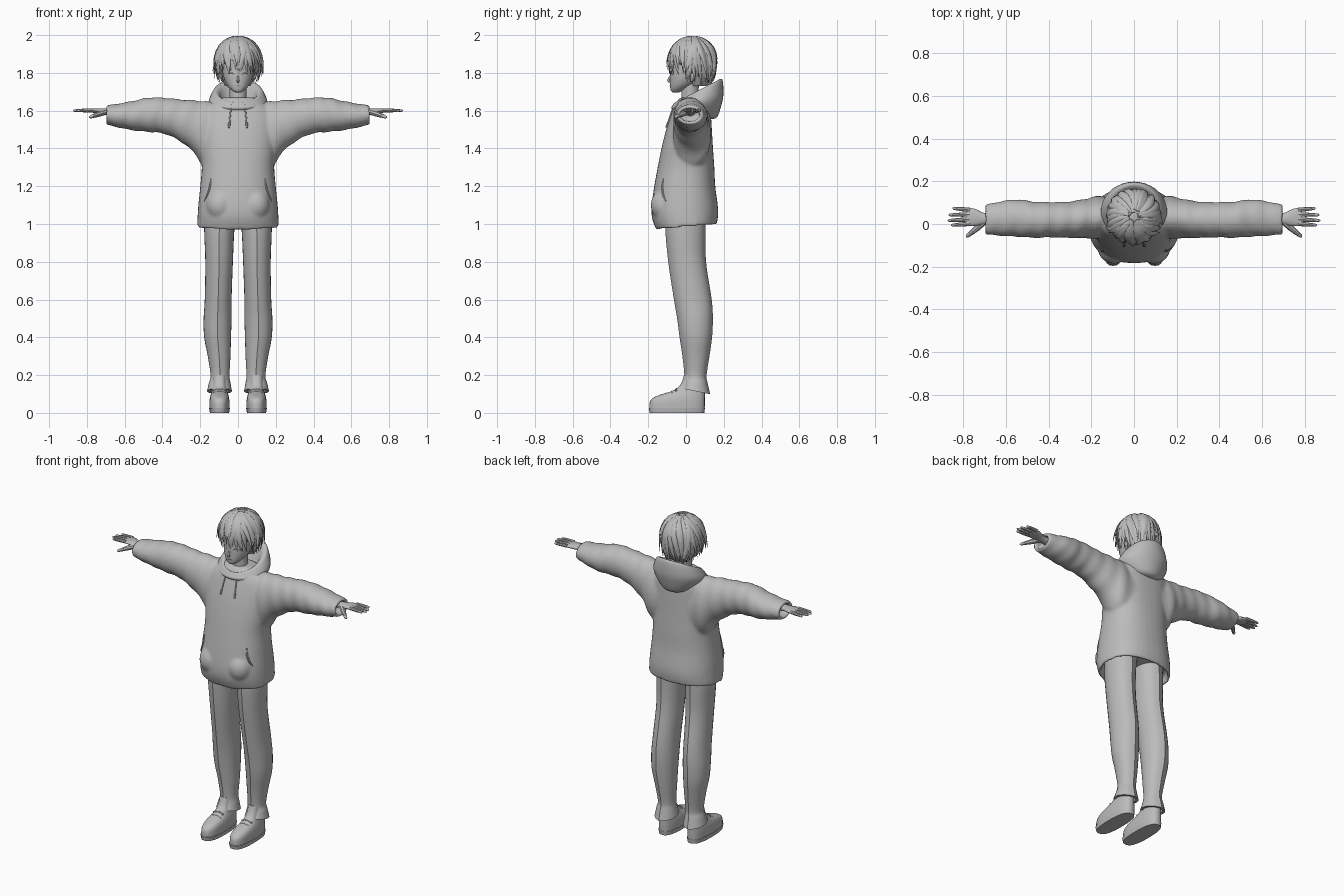
import bpy, bmesh, random
from math import sin, cos, pi, radians, copysign
from mathutils import Vector
from mathutils.bvhtree import BVHTree

random.seed(4)
cube = bpy.data.objects.get("Cube")
if cube:
    bpy.data.objects.remove(cube, do_unlink=True)

grey = bpy.data.materials.new("plain grey")
grey.use_nodes = True
grey.diffuse_color = (0.5, 0.5, 0.5, 1)
grey.node_tree.nodes["Principled BSDF"].inputs["Base Color"].default_value = (0.5, 0.5, 0.5, 1)


def skin(bm, loops):
    """Bridge a list of point loops and cap both ends."""
    rows = [[bm.verts.new(p) for p in loop] for loop in loops]
    n = len(rows[0])
    for a, b in zip(rows, rows[1:]):
        for i in range(n):
            j = (i + 1) % n
            bm.faces.new((a[i], a[j], b[j], b[i]))
    bm.faces.new(rows[0])
    bm.faces.new(rows[-1])


def dense(rings, k):
    """Catmull-Rom resampling of the cross sections."""
    r = [tuple(q) + (0,) * (6 - len(q)) for q in rings]
    out = []
    for i in range(len(r) - 1):
        p, q, s, t = r[max(i - 1, 0)], r[i], r[i + 1], r[min(i + 2, len(r) - 1)]
        for j in range(k):
            u = j / k
            out.append(tuple(
                b + u * (c - a + u * (2*a - 5*b + 4*c - d + u * (3*(b - c) + d - a))) / 2
                for a, b, c, d in zip(p, q, s, t)))
    return out + [r[-1]]


def loft(bm, rings, axis="z", s=1, n=28, k=4, p=2, wave=0, crease=0, hollow=0):
    """Ring: station, centre and radius across, low and high in depth, tilt."""
    rings = dense(rings, k)
    if hollow:
        t, c, r, lo, hi, tilt = rings[-1]
        w = 0.016
        for d in (0, hollow):
            rings.append((t + d, c, r - w, lo + w, hi - w, tilt))
    loops = []
    for t, c, r, lo, hi, tilt in rings:
        loop = []
        for i in range(n):
            ang = 2 * pi * i / n
            ca, sa = cos(ang), sin(ang)
            f = 1 + wave * sin(t * 75 + 2 * sa + ca)
            a = c + r * f * copysign(abs(ca) ** (2 / p), ca)
            db = (hi - lo) / 2 * f * copysign(abs(sa) ** (2 / p), sa)
            if abs(ca) < 0.01:
                db += copysign(crease, sa)
            b = (lo + hi) / 2 + db
            h = t + tilt * db
            loop.append((s * a, b, h) if axis == "z" else (s * h, a, b))
        loops.append(loop)
    skin(bm, loops)


def tube(bm, pts, radii, out=(0, 0, 1), flat=1, n=8):
    """Tapered tube through points, flattened along the out direction."""
    pts = [Vector(p) for p in pts]
    out = Vector(out)
    loops = []
    for i, p in enumerate(pts):
        t = (pts[min(i + 1, len(pts) - 1)] - pts[max(i - 1, 0)]).normalized()
        side = t.cross(out).normalized()
        up = side.cross(t)
        loops.append([p + radii[i] * (side * cos(2*pi*j/n) + up * flat * sin(2*pi*j/n))
                      for j in range(n)])
    skin(bm, loops)


def finish(name, bm, angle=40):
    bmesh.ops.recalc_face_normals(bm, faces=bm.faces)
    me = bpy.data.meshes.new(name)
    bm.to_mesh(me)
    bm.free()
    me.materials.append(grey)
    ob = bpy.data.objects.new(name, me)
    bpy.context.collection.objects.link(ob)
    bpy.ops.object.select_all(action="DESELECT")
    ob.select_set(True)
    bpy.context.view_layer.objects.active = ob
    bpy.ops.object.shade_smooth_by_angle(angle=radians(angle))
    return ob


def surface(ob):
    """Return a function finding the front of an object at x, z."""
    tree = BVHTree.FromObject(ob, bpy.context.evaluated_depsgraph_get())
    def hit(x, z, gap=0.0):
        p = tree.ray_cast(Vector((x, -1, z)), Vector((0, 1, 0)))[0]
        return Vector((x, (p.y if p else -0.08) - gap, z))
    return hit


sides = (("left", 1), ("right", -1))

# Hoodie: body, sleeves and pouch fullness merged into one cloth surface
bm = bmesh.new()
loft(bm, [(1.67, 0, .09, -.03, .09), (1.64, 0, .14, -.055, .115), (1.59, 0, .19, -.075, .13),
          (1.5, 0, .2, -.105, .137), (1.4, 0, .198, -.13, .143), (1.3, 0, .192, -.15, .15),
          (1.2, 0, .2, -.168, .155), (1.1, 0, .21, -.182, .168), (1.04, 0, .214, -.18, .17, .04),
          (.985, 0, .216, -.158, .163, .09)], p=2.3, n=40, hollow=.05)
for _, s in sides:
    loft(bm, [(.04, .03, .09, 1.3, 1.64), (.14, .03, .1, 1.27, 1.645), (.19, .03, .098, 1.31, 1.652),
              (.23, .025, .092, 1.375, 1.655), (.31, .02, .085, 1.44, 1.66),
              (.39, .02, .083, 1.477, 1.668), (.47, .02, .085, 1.487, 1.67),
              (.55, .028, .088, 1.495, 1.653), (.63, .025, .08, 1.51, 1.638),
              (.7, .02, .07, 1.527, 1.628)], axis="x", s=s, wave=.022, hollow=-.05, k=6)
    lump = bmesh.ops.create_uvsphere(bm, u_segments=20, v_segments=14, radius=1)["verts"]
    bmesh.ops.scale(bm, verts=lump, vec=(.075, .075, .085))
    bmesh.ops.translate(bm, verts=lump, vec=(s * .095, -.112, 1.1))
hoodie = finish("hoodie", bm)
mod = hoodie.modifiers.new("merge", "REMESH")
mod.mode, mod.voxel_size, mod.use_smooth_shade = "VOXEL", 0.009, True
mod = hoodie.modifiers.new("soften", "SMOOTH")
mod.factor, mod.iterations = 0.5, 5
on_hoodie = surface(hoodie)

# Hood folded down behind the neck
bm = bmesh.new()
loft(bm, [(1.56, 0, .05, .03, .135, -.1), (1.575, 0, .1, -.04, .165, -.08), (1.615, 0, .143, -.07, .187, .1),
          (1.65, 0, .155, -.078, .198, .25), (1.69, 0, .137, -.072, .195, .48),
          (1.705, 0, .12, -.06, .182, .52), (1.69, 0, .1, -.05, .155, .5),
          (1.64, 0, .085, -.045, .12, .3), (1.61, 0, .06, -.03, .09)], n=36)
finish("hood", bm, 60)

for side, s in sides:
    # Drawstring with a thicker tip
    bm = bmesh.new()
    pts = [on_hoodie(s * (.036 + .012 * f), 1.63 - .12 * f, .004) for f in (0, .25, .5, .75, .8, 1)]
    tube(bm, pts, [.004] * 4 + [.006] * 2, out=(0, -1, 0))
    finish(side + "_drawstring", bm)

    # Raised edge of the pouch pocket
    bm = bmesh.new()
    pts = [on_hoodie(s * (.145 + .035 * f * f), 1.24 - .12 * f, .001) for f in (0, .2, .4, .6, .8, 1)]
    tube(bm, pts, [.002, .005, .006, .006, .005, .002], out=(0, -1, 0))
    finish(side + "_pocket_edge", bm)

    # Trouser leg with pressed crease and flared cuff
    bm = bmesh.new()
    loft(bm, [(1.1, .09, .085, -.1, .1), (.97, .099, .08, -.105, .1), (.8, .1, .073, -.09, .102),
              (.6, .105, .071, -.06, .132), (.5, .108, .074, -.043, .138), (.4, .108, .071, -.03, .134),
              (.3, .1, .06, -.015, .12), (.2, .095, .05, -.005, .105), (.16, .097, .057, -.013, .11),
              (.115, .098, .066, -.03, .124, -.2)], s=s, crease=.004, hollow=.02)
    finish(side + "_trouser_leg", bm, 25)

    # Shoe with thick sole and lace bars
    bm = bmesh.new()
    loft(bm, [(0, .098, .051, -.192, .097), (.025, .098, .055, -.197, .1)], s=s, p=2.6, k=2)
    loft(bm, [(.02, .098, .053, -.194, .099), (.055, .098, .053, -.192, .1), (.077, .098, .051, -.178, .1),
              (.095, .098, .047, -.14, .1), (.118, .098, .041, -.07, .098), (.15, .098, .037, -.03, .09),
              (.2, .098, .035, -.01, .08)], s=s, p=2.5)
    for y, z in ((-.1, .1), (-.075, .113), (-.052, .126)):
        tube(bm, [(s * (.098 + d), y, z - 9 * d * d) for d in (-.034, -.017, 0, .017, .034)],
             [.005] * 5, out=(0, -1, 0))
    finish(side + "_shoe", bm)

    # Hand: palm, four fingers and thumb
    bm = bmesh.new()
    loft(bm, [(.63, .022, .026, 1.57, 1.61), (.7, .024, .027, 1.578, 1.612), (.74, .03, .039, 1.585, 1.612),
              (.775, .033, .043, 1.59, 1.611), (.787, .033, .039, 1.594, 1.608)], axis="x", s=s, n=20)
    for y0, x1, y1 in ((.066, .852, .074), (.045, .87, .042), (.022, .874, .016), (.001, .858, -.006)):
        tip = Vector((x1, y1, 1.6))
        root = Vector((.77, y0, 1.602))
        tube(bm, [(s * p.x, p.y, p.z) for p in (root.lerp(tip, f) for f in (0, .35, .7, .93, 1))],
             [.0105, .01, .0085, .0065, .002])
    tube(bm, [(s * x, y, z) for x, y, z in ((.705, .008, 1.592), (.735, -.018, 1.583),
         (.763, -.042, 1.573), (.782, -.057, 1.566), (.787, -.062, 1.564))], [.015, .015, .011, .008, .002])
    finish(side + "_hand", bm)

# Head, neck and nose
bm = bmesh.new()
loft(bm, [(1.695, 0, .012, -.066, -.04), (1.704, 0, .028, -.079, -.02), (1.725, 0, .05, -.084, .02),
          (1.75, 0, .066, -.085, .06), (1.78, 0, .077, -.085, .09), (1.82, 0, .084, -.083, .12),
          (1.87, 0, .085, -.083, .13), (1.93, 0, .07, -.06, .11)], n=32, p=2.1)
loft(bm, [(1.58, 0, .055, -.03, .075), (1.65, 0, .045, -.025, .065), (1.76, 0, .046, -.025, .07)])
tube(bm, [(0, -.079, 1.79), (0, -.089, 1.77), (0, -.094, 1.759), (0, -.084, 1.75)],
     [.003, .006, .007, .004], out=(0, -1, 0))
on_face = surface(finish("head", bm, 70))

# Mouth, lashes and ears
bm = bmesh.new()
tube(bm, [on_face(x, 1.732) for x in (-.014, -.007, 0, .007, .014)], [.001, .002, .002, .002, .001], flat=.6)
finish("mouth", bm)
for side, s in sides:
    bm = bmesh.new()
    tube(bm, [on_face(s * x, z) for x, z in ((.018, 1.79), (.03, 1.799), (.045, 1.8), (.058, 1.79))],
         [.001, .003, .003, .001], flat=.7)
    finish(side + "_eyelash", bm)
    bm = bmesh.new()
    tube(bm, [(s * .08, .03, 1.755), (s * .088, .032, 1.77), (s * .092, .038, 1.79), (s * .09, .04, 1.805)],
         [.006, .013, .017, .006], out=(s, 0, 0), flat=.5)
    finish(side + "_ear", bm)

# Hair: cap that hugs the skull
bm = bmesh.new()
loft(bm, [(1.73, 0, .065, .03, .105), (1.78, 0, .095, .005, .14), (1.83, 0, .112, -.035, .155),
          (1.865, 0, .118, -.083, .158), (1.92, 0, .107, -.074, .147), (1.96, 0, .08, -.047, .117),
          (1.985, 0, .045, -.01, .08)], n=32)
finish("hair_cap", bm, 60)


def lock(bm, az, start, end, width, flick, lift):
    """One tapering lock that runs from the crown over the skull."""
    pts, m = [], 9
    for i in range(m):
        f = i / (m - 1)
        th = radians(start + (end - start) * f)
        r = sin(th) if th < pi / 2 else .35 + .65 * sin(th)
        r *= lift + flick * f ** 4
        a = az + .18 * sin(f * 3 + az * 5)
        height = .127 * lift if th < pi / 2 else .17
        pts.append((.12 * r * sin(a), .035 - .125 * r * cos(a), 1.865 + height * cos(th)))
    radii = [width * (.35 + .65 * min(1, 3 * i / m)) * (1 - (i / (m - 1)) ** 3) + .0008 for i in range(m)]
    tube(bm, pts, radii, out=(sin(az), -cos(az), .6), flat=.4, n=6)


# Hair: long under layer, then shorter flicked layer
bm = bmesh.new()
for count, short, flick, lift in ((38, 0, .06, 1.0), (30, 14, .2, 1.02)):
    for i in range(count):
        az = 2 * pi * (i + random.uniform(-.3, .3)) / count
        back = (1 - cos(az)) / 2
        end = 111 + 36 * back - short * (.3 + back) + random.uniform(-7, 7)
        lock(bm, az, random.uniform(8, 16), end, random.uniform(.014, .02),
             flick * (.35 + .65 * abs(sin(az))) * random.uniform(.3, 1.2), lift)
finish("hair_locks", bm, 50)
